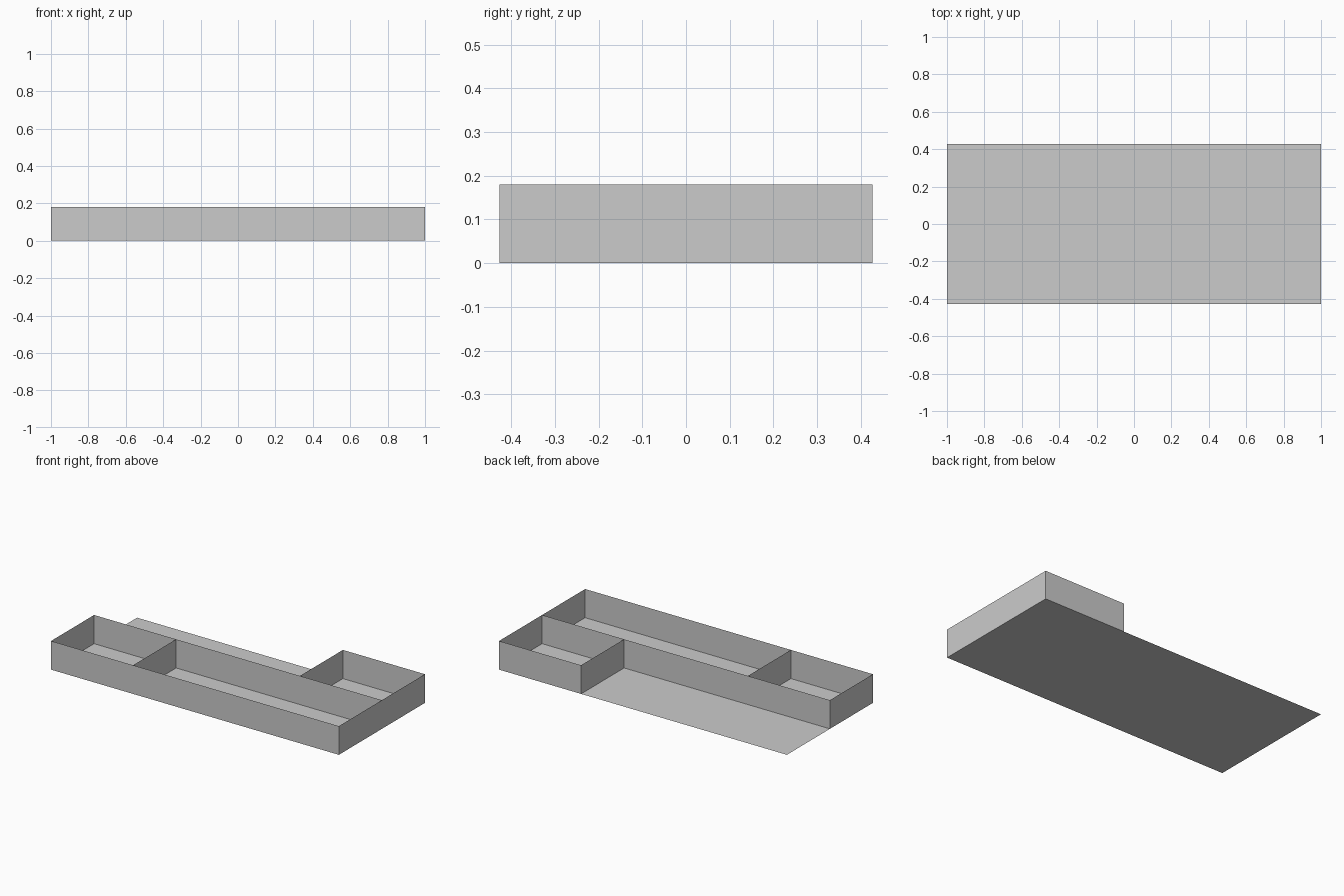
import bpy
import bmesh

if "Cube" in bpy.data.objects:
    bpy.data.objects.remove(bpy.data.objects["Cube"])

W, D, H = 1.0, 0.427, 0.18   # half width, half depth, wall height
CELL = 0.43                  # distance of each divider from the centre


def sheet(name, corners, material=None):
    """One flat single-sided panel."""
    bm = bmesh.new()
    bm.faces.new([bm.verts.new(c) for c in corners])
    mesh = bpy.data.meshes.new(name)
    bm.to_mesh(mesh)
    bm.free()
    obj = bpy.data.objects.new(name, mesh)
    bpy.context.collection.objects.link(obj)
    if material:
        mesh.materials.append(material)
    return obj


def floor(name, x0, y0, x1, y1, material=None):
    return sheet(name, [(x0, y0, 0), (x1, y0, 0), (x1, y1, 0), (x0, y1, 0)], material)


def wall(name, x0, y0, x1, y1):
    return sheet(name, [(x0, y0, 0), (x1, y1, 0), (x1, y1, H), (x0, y0, H)])


# Floors: front bay, back right bay and the darker open ledge
dark = bpy.data.materials.new("dark_grey")
dark.diffuse_color = (0.58, 0.58, 0.58, 1)
dark.use_nodes = True
dark.node_tree.nodes["Principled BSDF"].inputs["Base Color"].default_value = dark.diffuse_color
floor("front_floor", -W, -D, W, 0)
floor("back_floor", CELL, 0, W, D)
floor("open_ledge", -W, 0, CELL, D, dark)

# Outer walls
wall("front_wall", -W, -D, W, -D)
wall("right_wall", W, -D, W, D)
wall("back_wall", W, D, CELL, D)
wall("left_wall", -W, 0, -W, -D)

# Inner walls
wall("middle_wall", W, 0, -W, 0)
wall("front_divider", -CELL, 0, -CELL, -D)
wall("back_divider", CELL, D, CELL, 0)
